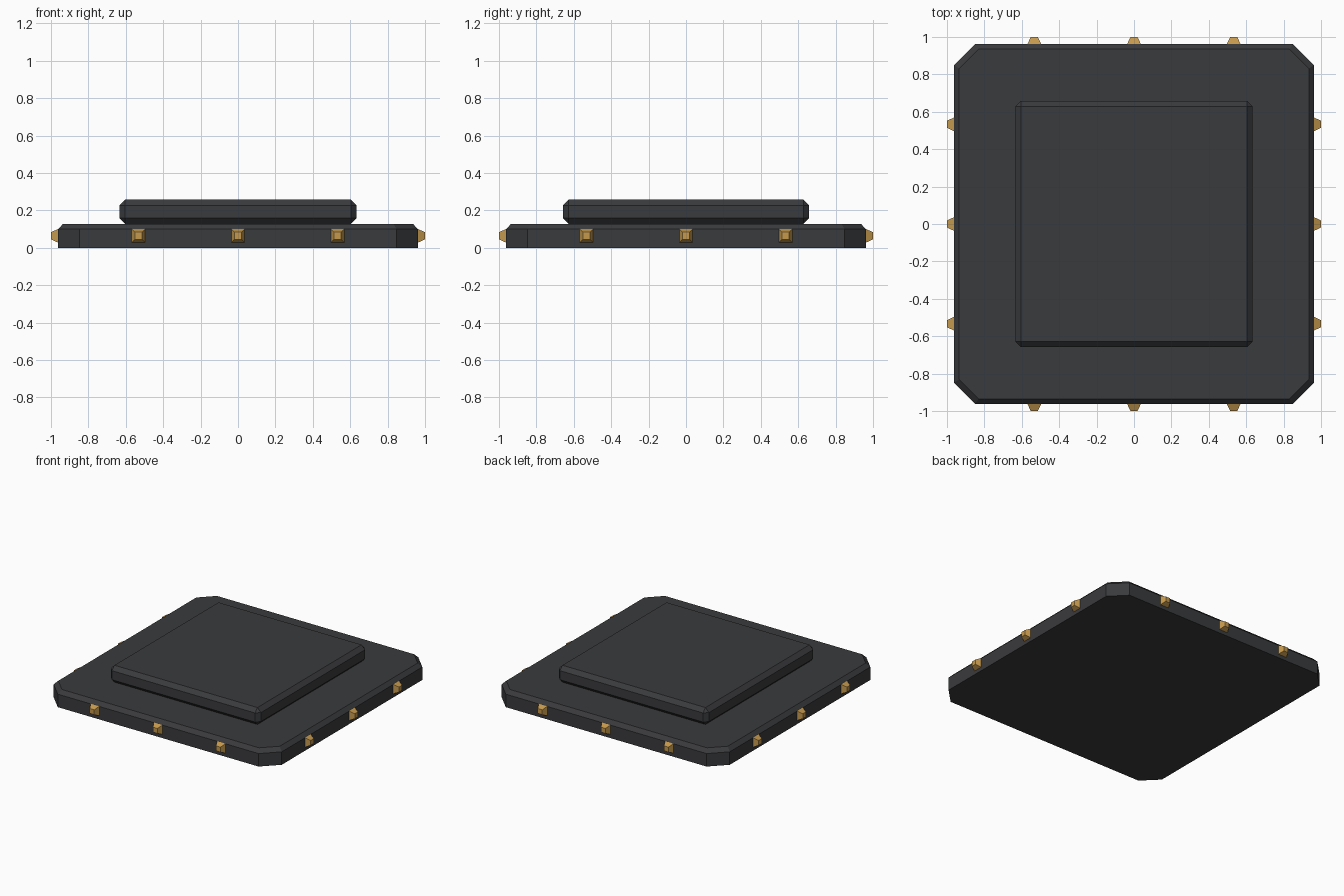
import bpy, bmesh, math
from mathutils import Matrix

if "Cube" in bpy.data.objects:
    bpy.data.objects.remove(bpy.data.objects["Cube"])


def material(name, color):
    m = bpy.data.materials.new(name)
    m.diffuse_color = color
    m.use_nodes = True
    m.node_tree.nodes["Principled BSDF"].inputs["Base Color"].default_value = m.diffuse_color
    return m


def finish(name, bm, mat):
    bmesh.ops.recalc_face_normals(bm, faces=bm.faces)
    me = bpy.data.meshes.new(name)
    bm.to_mesh(me)
    bm.free()
    me.materials.append(mat)
    ob = bpy.data.objects.new(name, me)
    bpy.context.collection.objects.link(ob)
    return ob


def octagon(bm, half, cut, z):
    a, b = half, half - cut
    pts = [(a, -b), (a, b), (b, a), (-b, a), (-a, b), (-a, -b), (-b, -a), (b, -a)]
    return [bm.verts.new((x, y, z)) for x, y in pts]


def loft(bm, rings):
    n = len(rings[0])
    for lo, hi in zip(rings, rings[1:]):
        for i in range(n):
            j = (i + 1) % n
            bm.faces.new((lo[i], lo[j], hi[j], hi[i]))
    bm.faces.new(rings[0][::-1])
    bm.faces.new(rings[-1])


dark = material("dark_grey", (0.042, 0.043, 0.047, 1))
gold = material("gold", (0.56, 0.32, 0.075, 1))

# Base slab: cut corners, chamfered top edge, flat bottom
bm = bmesh.new()
loft(bm, [octagon(bm, 0.963, 0.115, 0.0),
          octagon(bm, 0.963, 0.115, 0.099),
          octagon(bm, 0.935, 0.103, 0.128)])
finish("base_slab", bm, dark)

# Raised plate: box chamfered on every edge
bm = bmesh.new()
bmesh.ops.create_cube(bm, size=1, matrix=Matrix.Translation((0, 0, 0.1925))
                      @ Matrix.Diagonal((1.268, 1.316, 0.129, 1)))
bmesh.ops.bevel(bm, geom=bm.edges[:], offset=0.03, segments=1,
                affect='EDGES', profile=0.5)
finish("raised_plate", bm, dark)

# Tapered contact studs: three along each side
for side in range(4):
    for k in (-1, 0, 1):
        bm = bmesh.new()
        rings = []
        for x, h in ((0.93, 0.036), (0.963, 0.036), (1.0, 0.019)):
            rings.append([bm.verts.new((x, 0.533 * k + y, 0.064 + z))
                          for y, z in ((-h, -h), (h, -h), (h, h), (-h, h))])
        loft(bm, rings)
        bm.transform(Matrix.Rotation(side * math.pi / 2, 4, 'Z'))
        finish(f"contact_stud_{side}_{k + 1}", bm, gold)
